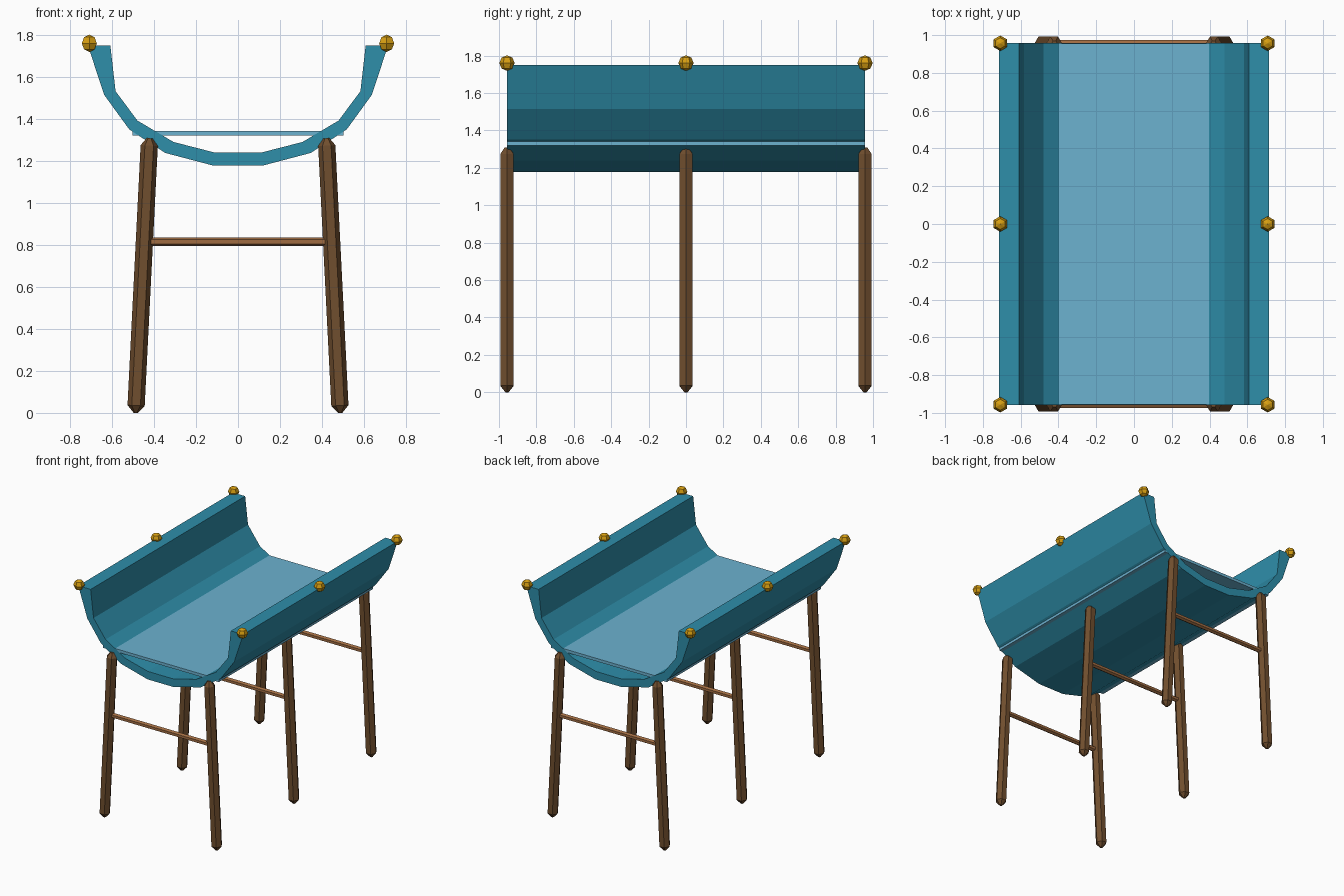
import bpy, math
from mathutils import Vector

if "Cube" in bpy.data.objects:
    bpy.data.objects.remove(bpy.data.objects["Cube"])


def material(name, rgb):
    m = bpy.data.materials.new(name)
    lin = [(c / 255 / 12.92) if c < 10 else ((c / 255 + 0.055) / 1.055) ** 2.4 for c in rgb]
    m.diffuse_color = (*lin, 1)
    m.use_nodes = True
    m.node_tree.nodes["Principled BSDF"].inputs["Base Color"].default_value = m.diffuse_color
    return m


TEAL = material("teal", (46, 142, 170))
WATER = material("water blue", (108, 178, 208))
WOOD = material("dark wood", (112, 78, 46))
LIGHT_WOOD = material("light wood", (160, 108, 66))
GOLD = material("gold", (214, 158, 18))


def make(name, verts, faces, mat):
    mesh = bpy.data.meshes.new(name)
    mesh.from_pydata(verts, [], faces)
    mesh.materials.append(mat)
    ob = bpy.data.objects.new(name, mesh)
    bpy.context.collection.objects.link(ob)
    return ob


def lathe(name, start, end, rings, mat, side, sides=6):
    """Rings of (axis position, radius) from start to end; side is the first vertex direction."""
    start, end = Vector(start), Vector(end)
    axis = (end - start).normalized()
    u = Vector(side)
    u = (u - axis * u.dot(axis)).normalized()
    v = axis.cross(u)
    verts = []
    for t, r in rings:
        for i in range(sides):
            a = 2 * math.pi * i / sides
            verts.append(start + axis * t + (u * math.cos(a) + v * math.sin(a)) * r)
    faces = [tuple(reversed(range(sides)))]
    for k in range(len(rings) - 1):
        for i in range(sides):
            j = (i + 1) % sides
            faces.append((k * sides + i, k * sides + j, (k + 1) * sides + j, (k + 1) * sides + i))
    n = (len(rings) - 1) * sides
    faces.append(tuple(range(n, n + sides)))
    return make(name, verts, faces, mat)


HALF = 0.957

# Trough: thick curved shell swept along y
outer = [(-0.715, 1.75), (-0.637, 1.514), (-0.518, 1.35), (-0.347, 1.238), (-0.115, 1.177)]
inner = [(-0.608, 1.75), (-0.583, 1.532), (-0.479, 1.392), (-0.307, 1.29), (-0.112, 1.24)]
outer += [(-x, z) for x, z in reversed(outer)]
inner += [(-x, z) for x, z in reversed(inner)]
n = len(outer)
verts = [(x, y, z) for y in (-HALF, HALF) for loop in (outer, inner) for x, z in loop]
faces = []
for i in range(n - 1):
    o, p, q = n + i, 2 * n + i, 3 * n + i
    faces += [(i, i + 1, o + 1, o), (p + 1, p, q, q + 1),
              (i + 1, i, p, p + 1), (o, o + 1, q + 1, q)]
faces += [(0, n, 3 * n, 2 * n), (2 * n - 1, n - 1, 3 * n - 1, 4 * n - 1)]
make("trough", verts, faces, TEAL)

# Water: thin slab across the trough
w, d, z0, z1 = 0.503, HALF - 0.001, 1.32, 1.343
make("water", [(x, y, z) for z in (z0, z1) for x, y in ((-w, -d), (w, -d), (w, d), (-w, d))],
     [(3, 2, 1, 0), (4, 5, 6, 7)] + [(i, (i + 1) % 4, (i + 1) % 4 + 4, i + 4) for i in range(4)], WATER)

for y in (-HALF, 0, HALF):
    for s in (-1, 1):
        # Splayed leg with tapered ends
        a, b = Vector((s * 0.487, y, 0)), Vector((s * 0.421, y, 1.308))
        length = (b - a).length
        lathe("leg", a, b, [(0, 0.01), (0.035, 0.041), (length - 0.035, 0.041), (length, 0.014)],
              WOOD, (1, 0, 0))
        # Rim ball
        r = 0.041
        rings = [(r - r * math.cos(math.pi * k / 4), max(r * math.sin(math.pi * k / 4), 0.001))
                 for k in range(5)]
        c = Vector((s * 0.708, y, 1.76))
        lathe("rim_ball", c - Vector((0, 0, r)), c + Vector((0, 0, r)), rings, GOLD, (0, 1, 0))
    # Cross bar between the legs
    lathe("cross_bar", (-0.44, y, 0.815), (0.44, y, 0.815), [(0, 0.02), (0.88, 0.02)],
          LIGHT_WOOD, (0, 0, 1))
